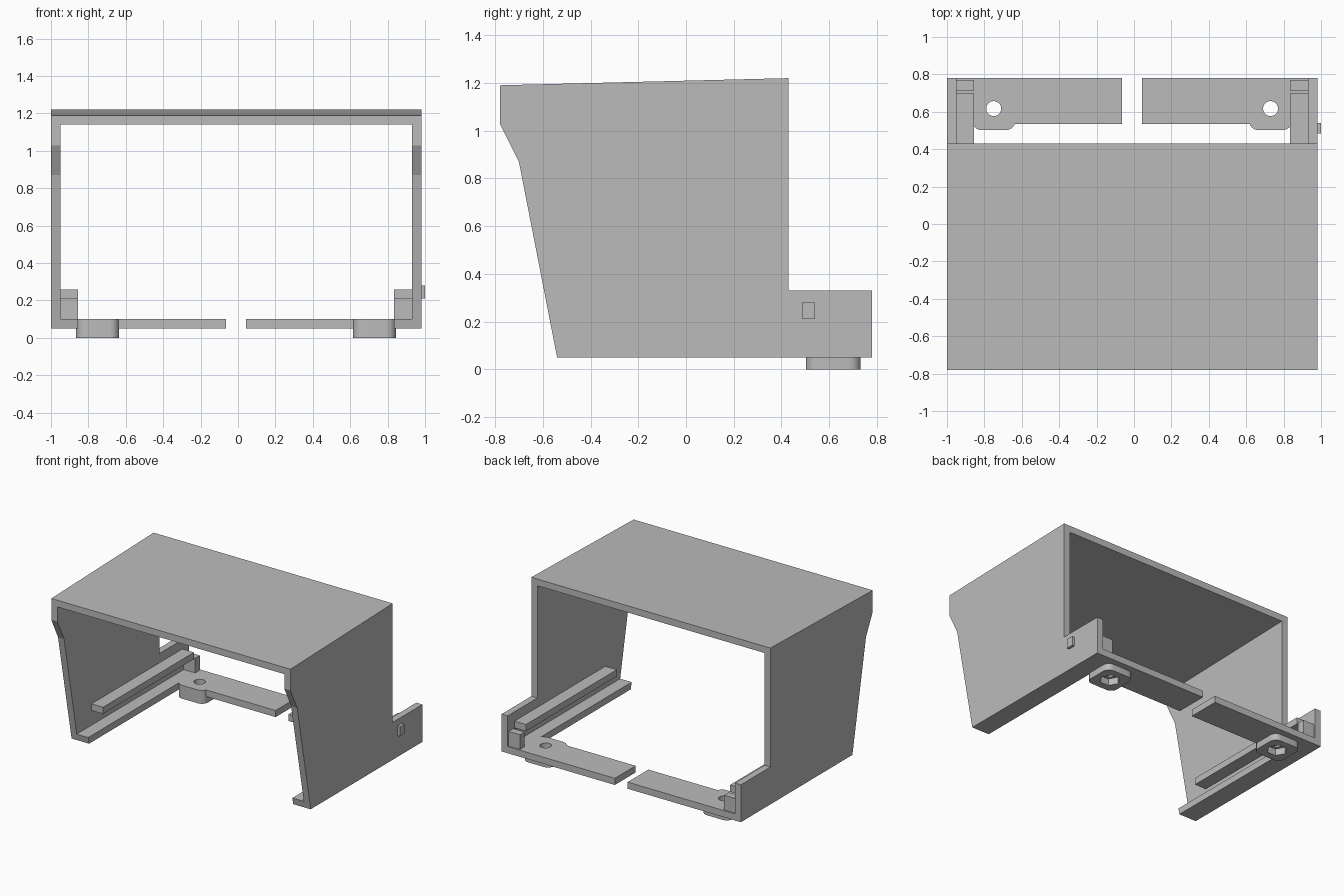
import bpy, bmesh, math

if "Cube" in bpy.data.objects:
    bpy.data.objects.remove(bpy.data.objects["Cube"], do_unlink=True)

grey = bpy.data.materials.new("plain grey")
grey.use_nodes = True
GREY = (0.5, 0.5, 0.5, 1)
grey.diffuse_color = GREY
grey.node_tree.nodes["Principled BSDF"].inputs["Base Color"].default_value = GREY

MID = -0.01      # centre plane of the shell
HALF = 0.99      # half width of the shell
WALL = 0.05
FLOOR = 0.05     # underside of the shell


def prism(name, points, start, depth):
    """Extrude a closed outline of 3D points along one axis vector."""
    bm = bmesh.new()
    face = bm.faces.new([bm.verts.new(p) for p in points])
    made = bmesh.ops.extrude_face_region(bm, geom=[face])["geom"]
    moved = [v for v in made if isinstance(v, bmesh.types.BMVert)]
    bmesh.ops.translate(bm, verts=moved, vec=depth)
    bmesh.ops.translate(bm, verts=bm.verts, vec=start)
    bmesh.ops.recalc_face_normals(bm, faces=bm.faces)
    mesh = bpy.data.meshes.new(name)
    bm.to_mesh(mesh)
    bm.free()
    mesh.materials.append(grey)
    obj = bpy.data.objects.new(name, mesh)
    bpy.context.collection.objects.link(obj)
    return obj


def side_prism(name, profile, x0, x1):
    """Extrude a (y, z) profile between two x positions."""
    x0, x1 = sorted((x0, x1))
    return prism(name, [(0, y, z) for y, z in profile], (x0, 0, 0), (x1 - x0, 0, 0))


def box(name, x0, x1, y0, y1, z0, z1):
    return side_prism(name, [(y0, z0), (y1, z0), (y1, z1), (y0, z1)], x0, x1)


def ring(cx, cy, radius, count, turn=0):
    steps = [turn + math.tau * i / count for i in range(count)]
    return [(cx + radius * math.cos(a), cy + radius * math.sin(a), 0) for a in steps]


def rounded_square(cx, cy, half, radius, steps=6):
    points = []
    for quarter in range(4):
        a = math.pi / 4 + quarter * math.pi / 2
        ox = cx + math.copysign(half - radius, math.cos(a))
        oy = cy + math.copysign(half - radius, math.sin(a))
        for i in range(steps + 1):
            t = (quarter + i / steps) * math.pi / 2
            points.append((ox + radius * math.cos(t), oy + radius * math.sin(t), 0))
    return points


def cut(obj, cutter):
    mod = obj.modifiers.new("cut", "BOOLEAN")
    mod.operation = "DIFFERENCE"
    mod.solver = "EXACT"
    mod.object = cutter
    bpy.context.view_layer.objects.active = obj
    bpy.ops.object.modifier_apply(modifier=mod.name)


def smooth(obj):
    bpy.ops.object.select_all(action="DESELECT")
    obj.select_set(True)
    bpy.context.view_layer.objects.active = obj
    bpy.ops.object.shade_smooth_by_angle(angle=math.radians(30))


# Sloping roof between the walls
side_prism("roof", [(-0.78, 1.14), (0.43, 1.17), (0.43, 1.22), (-0.78, 1.19)],
           MID - HALF + WALL, MID + HALF - WALL)

wall_profile = [(-0.54, FLOOR), (0.78, FLOOR), (0.78, 0.33), (0.43, 0.33),
                (0.43, 1.22), (-0.78, 1.19), (-0.78, 1.03), (-0.70, 0.87)]

for side, label in ((-1, "right"), (1, "left")):
    def at(inset):
        return MID + side * (HALF - inset)

    # Side wall, with the ledge and rail on its inner face
    side_prism(label + "_wall", wall_profile, at(0), at(WALL))
    side_prism(label + "_ledge",
               [(-0.54, FLOOR), (0.535, FLOOR), (0.535, 0.10), (-0.55, 0.10)],
               at(WALL), at(0.145))
    box(label + "_rail", at(WALL), at(0.145), -0.375, 0.70, 0.21, 0.26)
    box(label + "_stop_post", at(WALL), at(0.145), 0.715, 0.77, 0.10, 0.21)

    # Rear floor strip and the rounded foot beneath it
    strip = box(label + "_rear_strip", at(WALL), at(0.937), 0.535, 0.78, FLOOR, 0.10)
    cx, cy = at(0.25), 0.617
    foot = prism(label + "_foot", rounded_square(cx, cy, 0.115, 0.05), (0, 0, 0), (0, 0, FLOOR))
    lip = prism(label + "_foot_lip", rounded_square(cx, cy, 0.115, 0.05),
                (0, 0, FLOOR), (0, 0, 0.05))

    # Keep only the part of the lip in front of the strip
    trim = box("trim_cutter", cx - 0.2, cx + 0.2, 0.535, 0.9, 0, 0.2)
    cut(lip, trim)

    # Round bolt hole with a hexagonal nut pocket
    hole = prism("hole_cutter", ring(cx, cy, 0.04, 32), (0, 0, -0.1), (0, 0, 0.4))
    pocket = prism("pocket_cutter", ring(cx, cy, 0.07, 6), (0, 0, -0.1), (0, 0, 0.15))
    cut(strip, hole)
    cut(foot, pocket)
    for helper in (trim, hole, pocket):
        bpy.data.objects.remove(helper, do_unlink=True)
    for part in (strip, foot, lip):
        smooth(part)

# Small square nub on the outside of one wall
box("side_nub", MID + HALF, 1.0, 0.485, 0.54, 0.21, 0.28)
